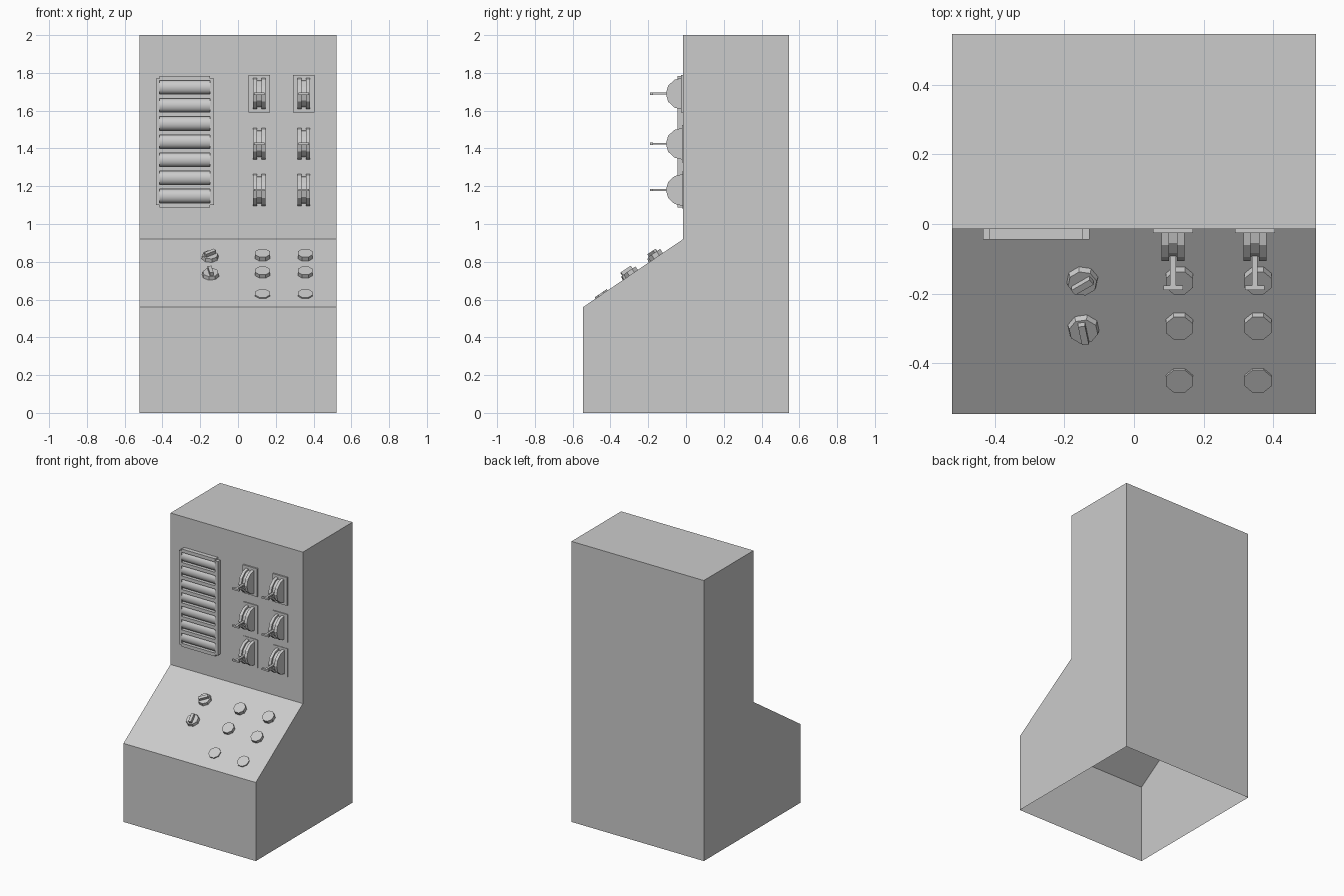
import bpy, bmesh, math
from mathutils import Matrix, Vector

if "Cube" in bpy.data.objects:
    bpy.data.objects.remove(bpy.data.objects["Cube"])

WALL = -0.015                                    # y of the upright front panel
SLOPE_A, SLOPE_B = Vector((0, -0.545, 0.56)), Vector((0, WALL, 0.92))
TILT = math.atan2(SLOPE_B.z - SLOPE_A.z, SLOPE_B.y - SLOPE_A.y)


def finish(name, bm, matrix=Matrix()):
    bmesh.ops.recalc_face_normals(bm, faces=bm.faces)
    me = bpy.data.meshes.new(name)
    bm.to_mesh(me)
    bm.free()
    ob = bpy.data.objects.new(name, me)
    ob.matrix_world = matrix
    bpy.context.collection.objects.link(ob)
    return ob


def add_box(bm, x0, x1, y0, y1, z0, z1):
    m = Matrix.Translation(((x0 + x1) / 2, (y0 + y1) / 2, (z0 + z1) / 2)) \
        @ Matrix.Diagonal((x1 - x0, y1 - y0, z1 - z0, 1))
    bmesh.ops.create_cube(bm, size=1, matrix=m)


def add_profile(bm, pts, x0, x1):
    """Extrude a (y, z) outline along x."""
    face = bm.faces.new([bm.verts.new((x0, y, z)) for y, z in pts])
    ext = bmesh.ops.extrude_face_region(bm, geom=[face], use_keep_orig=True)
    verts = [g for g in ext["geom"] if isinstance(g, bmesh.types.BMVert)]
    bmesh.ops.translate(bm, verts=verts, vec=(x1 - x0, 0, 0))


def add_disc(bm, radius, top, height, sides=8):
    bmesh.ops.create_cone(bm, cap_ends=True, segments=sides, radius1=radius, radius2=top,
                          depth=height, matrix=Matrix.Translation((0, 0, height / 2))
                          @ Matrix.Rotation(math.pi / sides, 4, 'Z'))


def on_slope(x, y):
    """Frame on the sloped desk with local z along its normal."""
    p = SLOPE_A.lerp(SLOPE_B, (y - SLOPE_A.y) / (SLOPE_B.y - SLOPE_A.y))
    return Matrix.Translation((x, y, p.z)) @ Matrix.Rotation(TILT, 4, 'X')


# cabinet shell, open underneath
bm = bmesh.new()
add_profile(bm, [(-0.545, 0), (-0.545, 0.56), (WALL, 0.92), (WALL, 2), (0.545, 2), (0.545, 0)],
            -0.522, 0.522)
bottom = [f for f in bm.faces if all(abs(v.co.z) < 1e-5 for v in f.verts)]
bmesh.ops.delete(bm, geom=bottom, context='FACES_ONLY')
finish("cabinet", bm)

# grille frame with dividers
PITCH, FIRST, COUNT = 0.096, 1.148, 7
bm = bmesh.new()
for x0, x1 in ((-0.433, -0.415), (-0.148, -0.128)):
    add_box(bm, x0, x1, -0.045, WALL, 1.10, 1.77)
for i in range(COUNT + 1):
    z = FIRST + (i - 0.5) * PITCH
    add_box(bm, -0.415, -0.148, -0.045, WALL, z - 0.012, z + 0.012)
finish("grille_frame", bm)

# rounded slats
for i in range(COUNT):
    bm = bmesh.new()
    z = FIRST + i * PITCH
    arc = [math.pi * k / 12 for k in range(13)]
    add_profile(bm, [(WALL - 0.029 * math.sin(a), z + 0.036 * math.cos(a)) for a in arc],
                -0.415, -0.148)
    ob = finish(f"grille_slat_{i}", bm)
    bpy.context.view_layer.objects.active = ob
    ob.select_set(True)
    bpy.ops.object.shade_smooth_by_angle(angle=math.radians(35))
    ob.select_set(False)

# lever switches
for row, z in enumerate((1.69, 1.425, 1.18)):
    for col, x in enumerate((0.112, 0.347)):
        tag = f"{row}_{col}"
        plate = WALL - (0.011, 0.007, 0.004)[row]
        bm = bmesh.new()
        add_box(bm, x - 0.057, x + 0.057, plate, WALL, z - 0.1, z + 0.1)
        finish("switch_plate_" + tag, bm)

        bm = bmesh.new()
        arc = [math.pi * k / 6 for k in range(7)]
        for r, x0, x1 in ((0.085, -0.033, -0.012), (0.085, 0.012, 0.033), (0.073, -0.012, 0.012)):
            add_profile(bm, [(WALL - r * 1.08 * math.sin(a), z + r * math.cos(a)) for a in arc],
                        x + x0, x + x1)
        finish("switch_housing_" + tag, bm)

        bm = bmesh.new()
        add_box(bm, x - 0.008, x + 0.008, -0.18, -0.08, z - 0.005, z + 0.005)
        add_box(bm, x - 0.028, x + 0.028, -0.19, -0.176, z - 0.006, z + 0.006)
        finish("switch_lever_" + tag, bm)

# push buttons, pressed deeper towards the front
for row, (y, h) in enumerate(((-0.155, 0.026), (-0.287, 0.022), (-0.447, 0.008))):
    for col, x in enumerate((0.13, 0.356)):
        bm = bmesh.new()
        add_disc(bm, 0.042, 0.042, h)
        finish(f"button_{row}_{col}", bm, on_slope(x, y))

# rotary knobs with grip bars
for i, (x, y, turn) in enumerate(((-0.148, -0.16, 35), (-0.145, -0.298, 100))):
    bm = bmesh.new()
    add_disc(bm, 0.046, 0.042, 0.02)
    add_box(bm, -0.032, 0.032, -0.01, 0.01, 0.018, 0.04)
    finish(f"knob_{i}", bm, on_slope(x, y) @ Matrix.Rotation(math.radians(turn), 4, 'Z'))
